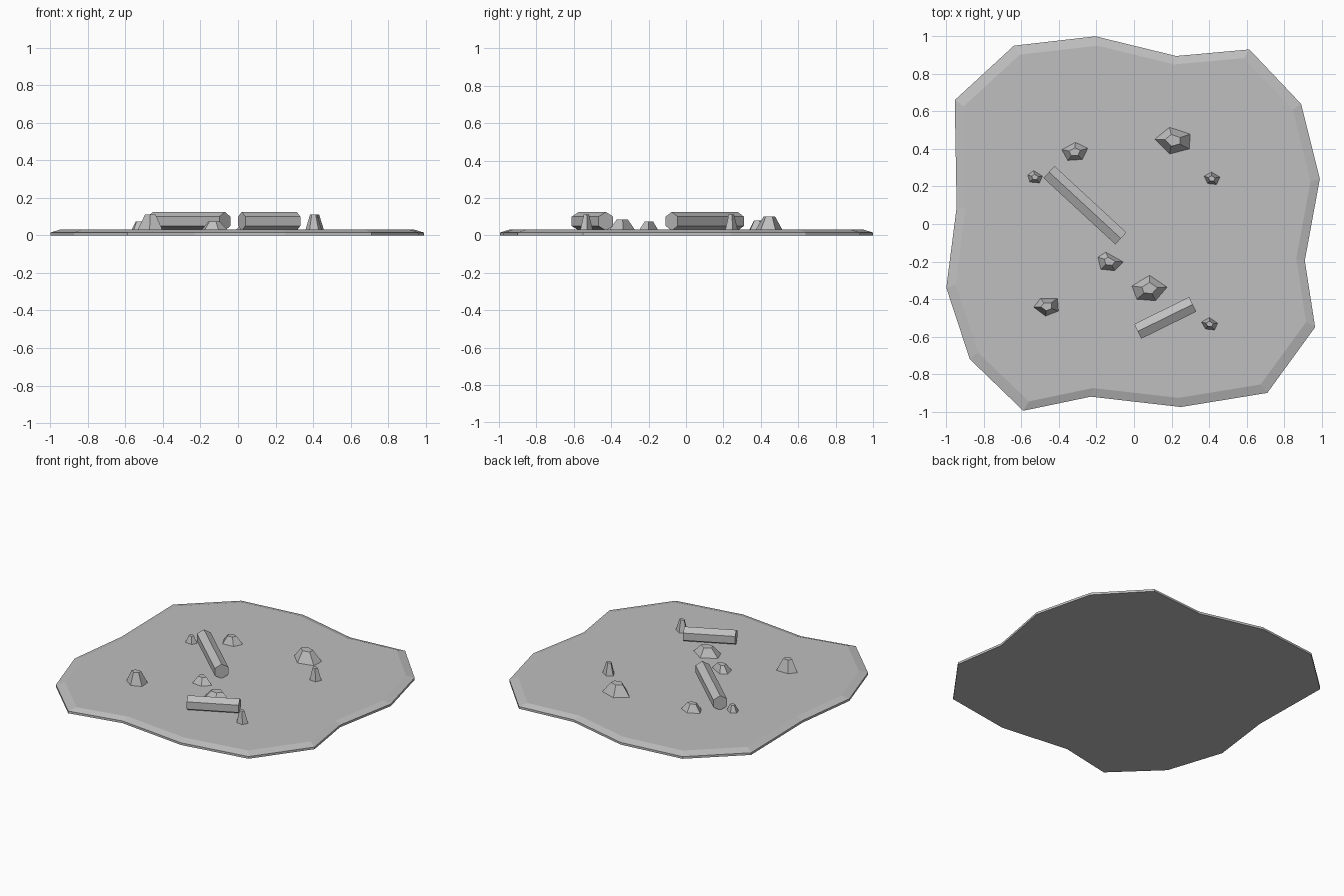
import bpy, bmesh, math
from mathutils import Vector

if "Cube" in bpy.data.objects:
    bpy.data.objects.remove(bpy.data.objects["Cube"])

grey = bpy.data.materials.new("stone_grey")
grey.diffuse_color = (0.52, 0.52, 0.52, 1)
grey.use_nodes = True
grey.node_tree.nodes["Principled BSDF"].inputs["Base Color"].default_value = grey.diffuse_color


def loft(name, rings):
    """Closed flat-shaded solid through matching rings of points."""
    bm = bmesh.new()
    loops = [[bm.verts.new(p) for p in ring] for ring in rings]
    n = len(loops[0])
    for a, b in zip(loops, loops[1:]):
        for i in range(n):
            j = (i + 1) % n
            bm.faces.new((a[i], a[j], b[j], b[i]))
    bm.faces.new(loops[0])
    bm.faces.new(loops[-1])
    bmesh.ops.recalc_face_normals(bm, faces=bm.faces)
    mesh = bpy.data.meshes.new(name)
    bm.to_mesh(mesh)
    bm.free()
    mesh.materials.append(grey)
    obj = bpy.data.objects.new(name, mesh)
    bpy.context.collection.objects.link(obj)
    return obj


def ring(points, z, scale=1, centre=(0, 0)):
    cx, cy = centre
    return [(cx + x * scale, cy + y * scale, z) for x, y in points]


# Ground patch: irregular slab with a bevelled rim
outline = [(-0.64, 0.95), (-0.205, 1.0), (0.225, 0.895), (0.615, 0.93),
           (0.89, 0.64), (0.99, 0.24), (0.91, -0.195), (0.965, -0.55),
           (0.71, -0.90), (0.25, -0.975), (-0.23, -0.92), (-0.59, -0.995),
           (-0.875, -0.72), (-1.0, -0.34), (-0.945, 0.09), (-0.955, 0.66)]
loft("ground_patch", [ring(outline, 0), ring(outline, 0.015),
                      ring(outline, 0.03, 0.95)])


# Logs: hexagonal prisms lying with an edge upward
def log(name, start, end, radius=0.05, z=0.075):
    a, b = Vector((*start, z)), Vector((*end, z))
    side = (b - a).cross(Vector((0, 0, 1))).normalized()
    corners = [side * radius * math.sin(math.radians(60 * k))
               + Vector((0, 0, radius * math.cos(math.radians(60 * k))))
               for k in range(6)]
    loft(name, [[p + c for c in corners] for p in (a, b)])


log("long_log", (-0.453, 0.277), (-0.07, -0.077))
log("short_log", (0.02, -0.572), (0.313, -0.428))

# Rocks: five-sided tapered lumps (centre, top height, base corners in 1/100 units)
rocks = [
    ((-0.527, 0.25), 0.075, [(-0.8, 3.5), (4, 0.5), (2.4, -3.2), (-2.9, -2.7), (-4, 1.1)]),
    ((-0.317, 0.383), 0.08, [(0.5, 5.3), (7.2, 2.1), (4.3, -4), (-3.7, -4.5), (-6.9, 1.3)]),
    ((0.205, 0.447), 0.1, [(-1.6, 6.9), (9.6, 3.2), (9.1, -4.8), (-1.6, -7.5), (-9.6, 0.5)]),
    ((0.413, 0.242), 0.11, [(0, 3.5), (4.5, 0.8), (2.7, -3.2), (-2.1, -2.7), (-4, 1.3)]),
    ((-0.13, -0.197), 0.075, [(-2.1, 4.8), (7.4, -0.5), (2.7, -5.3), (-4.8, -4.5), (-6.4, 2.1)]),
    ((-0.466, -0.44), 0.11, [(-3.2, 4.5), (5.9, 4.5), (6.4, -2.4), (-0.5, -5.1), (-6.9, -0.3)]),
    ((0.083, -0.341), 0.085, [(0, 6.9), (9.6, 0.5), (3.2, -6.9), (-6.9, -6.1), (-9.6, 1.1)]),
    ((0.402, -0.533), 0.11, [(0, 3.5), (4.5, 0.5), (2.7, -3.2), (-2.1, -2.7), (-4.3, 1.1)]),
]
for i, (centre, top, base) in enumerate(rocks, 1):
    loft(f"rock_{i}", [ring(base, 0.028, 0.01, centre),
                       ring(base, top, 0.0043, centre)])
